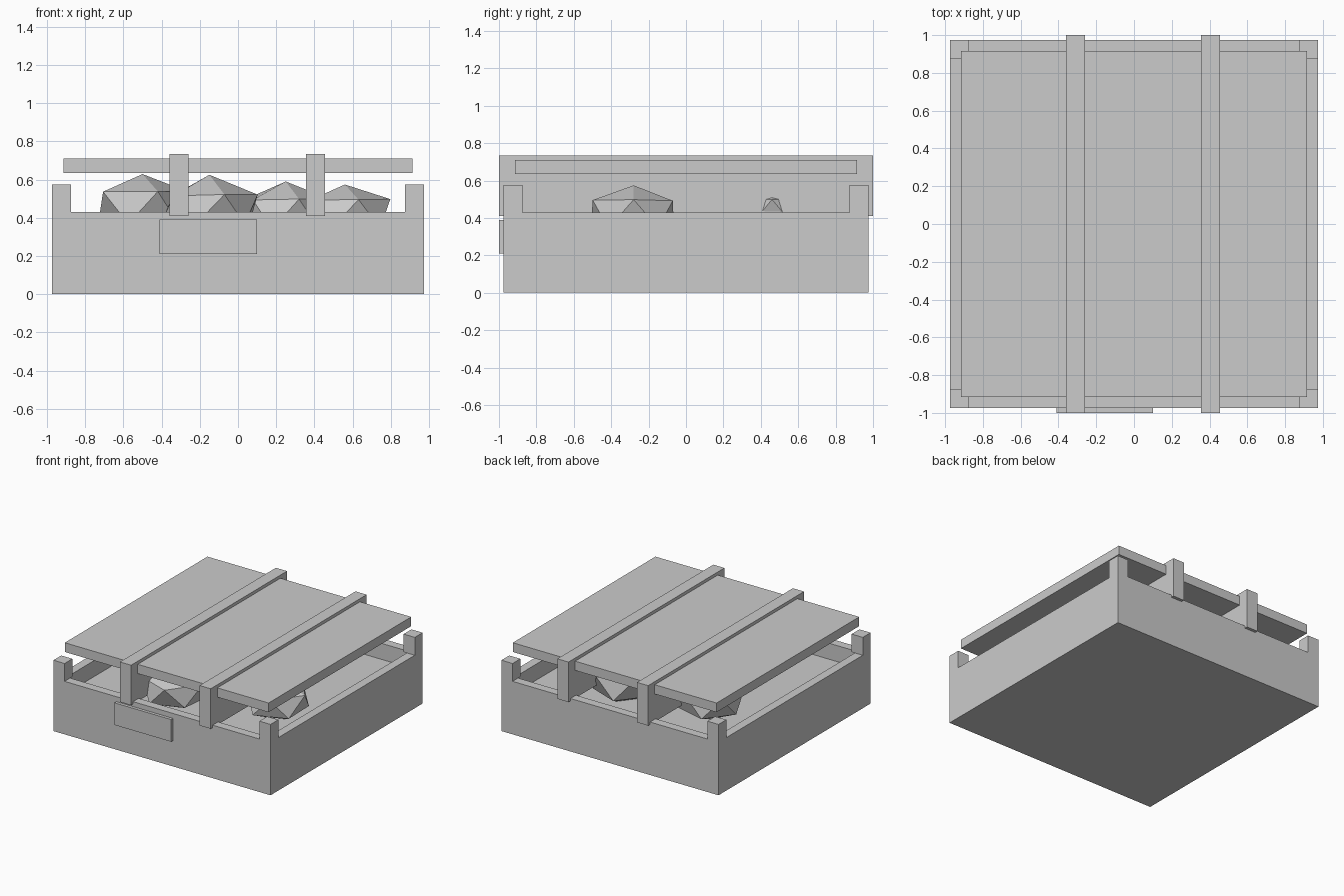
import bpy, bmesh, random
from mathutils import Matrix, Vector

scene_cube = bpy.data.objects.get("Cube")
if scene_cube:
    bpy.data.objects.remove(scene_cube, do_unlink=True)

grey = bpy.data.materials.new("plain grey")
grey.use_nodes = True
tone = (0.6, 0.6, 0.6, 1)
grey.diffuse_color = tone
grey.node_tree.nodes["Principled BSDF"].inputs["Base Color"].default_value = tone


def finish(name, bm):
    bmesh.ops.recalc_face_normals(bm, faces=bm.faces)
    mesh = bpy.data.meshes.new(name)
    bm.to_mesh(mesh)
    bm.free()
    mesh.materials.append(grey)
    obj = bpy.data.objects.new(name, mesh)
    bpy.context.collection.objects.link(obj)
    return obj


def block(bm, low, high):
    low, high = Vector(low), Vector(high)
    place = Matrix.Translation((low + high) / 2) @ Matrix.Diagonal((high - low).to_4d())
    return bmesh.ops.create_cube(bm, size=1, matrix=place)["verts"]


def box(name, low, high):
    bm = bmesh.new()
    block(bm, low, high)
    return finish(name, bm)


HALF, WALL, RIM, FLOOR = 0.975, 0.1, 0.43, 0.3

# Open tray: inset the top and push it down to the floor
bm = bmesh.new()
block(bm, (-HALF, -HALF, 0), (HALF, HALF, RIM))
bm.normal_update()
top = max(bm.faces, key=lambda f: f.normal.z)
bmesh.ops.inset_region(bm, faces=[top], thickness=WALL)
inner = bmesh.ops.extrude_discrete_faces(bm, faces=[top])["faces"][0]
bmesh.ops.translate(bm, verts=inner.verts, vec=(0, 0, FLOOR - RIM))
finish("tray", bm)

# Corner posts
bm = bmesh.new()
for sx in (-1, 1):
    for sy in (-1, 1):
        c = HALF - WALL / 2
        block(bm, (sx * c - WALL / 2, sy * c - WALL / 2, RIM),
              (sx * c + WALL / 2, sy * c + WALL / 2, 0.575))
finish("corner_posts", bm)

# Raised lid, cross slabs and front plate
box("lid", (-0.915, -0.915, 0.635), (0.915, 0.915, 0.71))
for name, x in (("right_slab", -0.31), ("left_slab", 0.405)):
    box(name, (x - 0.05, -1, 0.41), (x + 0.05, 1, 0.735))
box("front_plate", (-0.41, -1, 0.21), (0.1, -HALF, 0.39))

# Faceted stones lying on the floor
random.seed(4)
stones = (((-0.5, 0.4, 0.45), 0.28, 0.19), ((-0.15, -0.6, 0.44), 0.28, 0.18),
          ((0.25, 0.46, 0.42), 0.26, 0.18), ((0.56, -0.28, 0.42), 0.26, 0.17))
for i, (spot, wide, tall) in enumerate(stones):
    bm = bmesh.new()
    bmesh.ops.create_icosphere(bm, subdivisions=1, radius=1)
    for v in bm.verts:
        v.co *= random.uniform(0.9, 1.05)
        v.co = Vector((v.co.x * wide, v.co.y * wide, v.co.z * tall)) + Vector(spot)
    finish(f"stone_{i + 1}", bm)
